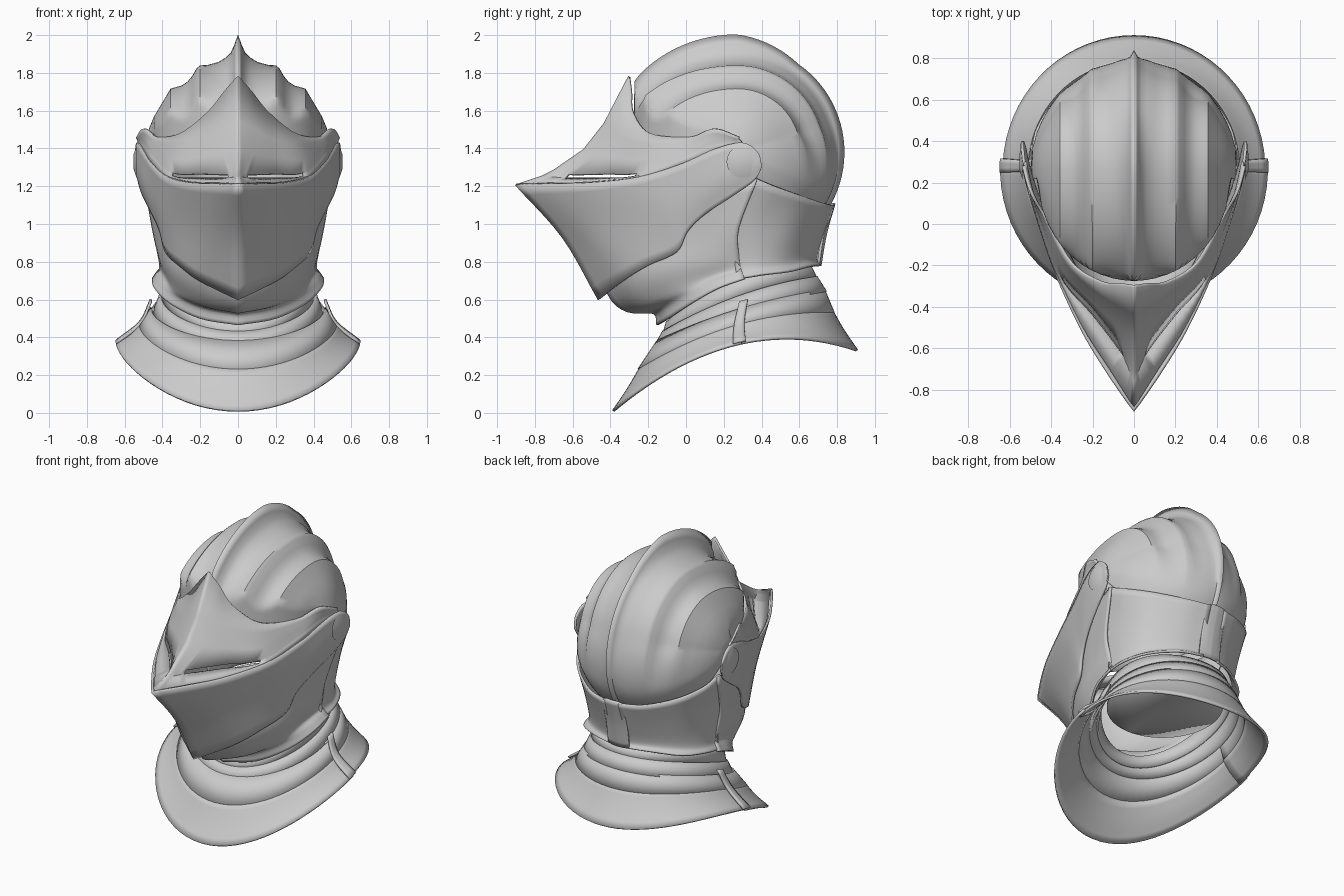
import bpy
import bmesh
from math import sin, cos, pi, radians, sqrt
from mathutils import Vector, Matrix

old = bpy.data.objects.get("Cube")
if old:
    bpy.data.objects.remove(old, do_unlink=True)

steel = bpy.data.materials.new("grey_steel")
steel.use_nodes = True
grey = (0.6, 0.6, 0.6, 1)
steel.diffuse_color = grey
steel.node_tree.nodes["Principled BSDF"].inputs["Base Color"].default_value = grey


def finish(bm, name, thickness, angle=35):
    """Turn half a surface into a mirrored, thickened, smooth shaded object."""
    bmesh.ops.recalc_face_normals(bm, faces=bm.faces)
    mesh = bpy.data.meshes.new(name)
    bm.to_mesh(mesh)
    bm.free()
    obj = bpy.data.objects.new(name, mesh)
    bpy.context.collection.objects.link(obj)
    mesh.materials.append(steel)
    mirror = obj.modifiers.new("mirror", 'MIRROR')
    mirror.use_clip = True
    if thickness:
        shell = obj.modifiers.new("shell", 'SOLIDIFY')
        shell.thickness = thickness
        shell.offset = 0
    bpy.ops.object.select_all(action='DESELECT')
    obj.select_set(True)
    bpy.context.view_layer.objects.active = obj
    bpy.ops.object.shade_smooth_by_angle(angle=radians(angle))


def spline(points, steps):
    """Sample a smooth curve that passes through all the points."""
    pts = [Vector(p) for p in points]
    if steps == 1:
        return pts
    pts = [2 * pts[0] - pts[1]] + pts + [2 * pts[-1] - pts[-2]]
    result = []
    for a, b, c, d in zip(pts, pts[1:], pts[2:], pts[3:]):
        for k in range(steps):
            t = k / steps
            result.append(b + (c - a) * t / 2
                          + (2 * a - 5 * b + 4 * c - d) * t * t / 2
                          + (3 * b - a - 3 * c + d) * t ** 3 / 2)
    return result + [pts[-2]]


def grid_faces(bm, rows, is_hole=None):
    verts = [[bm.verts.new(p) for p in row] for row in rows]
    for j in range(len(rows) - 1):
        for i in range(len(rows[0]) - 1):
            if is_hole and is_hole(i, j):
                continue
            bm.faces.new((verts[j][i], verts[j][i + 1],
                          verts[j + 1][i + 1], verts[j + 1][i]))
    bmesh.ops.remove_doubles(bm, verts=bm.verts, dist=0.0005)


def plate(name, rails, along=5, across=5, thickness=0.014, is_hole=None):
    """Loft a plate through rails that run from the middle to the side."""
    sampled = [spline(rail, along) for rail in rails]
    columns = [spline(column, across) for column in zip(*sampled)]
    bm = bmesh.new()
    grid_faces(bm, list(zip(*columns)), is_hole)
    finish(bm, name, thickness)


def ring(front, back, side_z, width, start=0, end=180):
    """Half of a tilted oval; front and back are (y, z)."""
    rail = []
    count = max(3, int((end - start) / 5))
    for k in range(count + 1):
        t = radians(start + (end - start) * k / count)
        c = -cos(t)
        y = (front[0] + back[0]) / 2 + c * (back[0] - front[0]) / 2
        z = side_z + c * (back[1] - front[1]) / 2
        z += c * c * ((front[1] + back[1]) / 2 - side_z)
        rail.append((width * sin(t), y, z))
    return rail


# Ridged skull: a fluted cross-section swept fore and aft about a side axis.
# The front edge keeps to a round brow line and the flutes fade out at the nape.
flutes = [(0, .62), (.015, .57), (.035, .525), (.06, .5), (.1, .475), (.16, .458),
          (.2, .456), (.215, .443), (.24, .4), (.265, .37), (.295, .35), (.325, .342),
          (.355, .333), (.38, .29), (.41, .24), (.44, .19), (.465, .13), (.485, .06), (.495, 0)]
axis_y, axis_z = .27, 1.38
sweep = []
for k in range(60):
    t = radians(183 - k * 4)
    row = []
    for x, radius in flutes:
        if x < .05 and t < pi / 2:
            radius -= .055 * min(1, (pi / 2 - t) / .6) * (1 - x / .05)
        round_radius = .54 * sqrt(1 - (x / .495) ** 2)
        fade = min(1, max(0, (.3 - t) / .7))
        radius += fade * max(0, round_radius - radius)
        y = radius * cos(t)
        if y < 0:
            y *= 1.1 + .3 * min(1, x / .2)
        brow_y = .22 - .49 * sqrt(max(0, 1 - (x / .46) ** 2))
        row.append((x, max(axis_y + y, brow_y), axis_z + radius * sin(t)))
    sweep.append(row)
bm = bmesh.new()
grid_faces(bm, sweep)
finish(bm, "ridged_skull", .008, 40)

# Lower visor: pointed prow running back to rounded arms at the pivots
plate("lower_visor", [
    [(0, -.9, 1.21), (.13, -.71, 1.215), (.25, -.51, 1.22), (.37, -.25, 1.25),
     (.45, -.02, 1.32), (.505, .16, 1.4), (.53, .3, 1.43), (.538, .38, 1.38), (.535, .4, 1.3)],
    [(0, -.65, .93), (.16, -.5, .96), (.28, -.33, 1), (.39, -.13, 1.06),
     (.45, .02, 1.14), (.5, .15, 1.22), (.535, .29, 1.29), (.54, .37, 1.31), (.535, .4, 1.3)],
    [(0, -.46, .6), (.2, -.33, .7), (.31, -.2, .78), (.38, -.05, .85),
     (.41, .01, .96), (.45, .1, 1.05), (.5, .25, 1.15), (.525, .36, 1.23), (.535, .4, 1.3)],
])

# Upper visor: peaked brow with one sight slit on each side
plate("upper_visor", [
    [(0, -.88, 1.21), (.11, -.71, 1.215), (.25, -.49, 1.22), (.38, -.22, 1.255),
     (.45, -.02, 1.32), (.5, .15, 1.38), (.525, .3, 1.41)],
    [(0, -.76, 1.25), (.05, -.64, 1.24), (.2, -.44, 1.24), (.345, -.27, 1.25),
     (.44, -.02, 1.34), (.49, .15, 1.41), (.525, .3, 1.42)],
    [(0, -.7, 1.28), (.05, -.62, 1.262), (.2, -.42, 1.264), (.345, -.255, 1.27),
     (.44, 0, 1.36), (.49, .15, 1.43), (.525, .3, 1.43)],
    [(0, -.54, 1.39), (.08, -.48, 1.37), (.2, -.37, 1.35), (.34, -.22, 1.34),
     (.44, .01, 1.4), (.49, .15, 1.45), (.525, .29, 1.44)],
    [(0, -.43, 1.53), (.07, -.39, 1.51), (.17, -.33, 1.45), (.32, -.19, 1.42),
     (.43, .03, 1.44), (.495, .16, 1.48), (.53, .28, 1.45)],
    [(0, -.3, 1.78), (.07, -.29, 1.7), (.16, -.28, 1.59), (.3, -.19, 1.48),
     (.42, .02, 1.46), (.495, .15, 1.505), (.535, .28, 1.46)],
], along=6, across=1, is_hole=lambda i, j: j == 1 and 6 <= i < 18)

# Chin guard: cheeks and chin, pinched at the throat and flared into a rim
plate("chin_guard", [
    [(0, -.58, 1.12), (.25, -.36, 1.15), (.41, 0, 1.2), (.47, .25, 1.22), (.495, .38, 1.24)],
    [(0, -.5, .9), (.2, -.35, .9), (.36, -.05, .92), (.42, .15, .95), (.45, .28, .98)],
    [(0, -.41, .63), (.2, -.3, .69), (.34, -.1, .76), (.4, .12, .8), (.42, .28, .84)],
    [(0, -.31, .54), (.18, -.22, .58), (.32, -.05, .65), (.38, .13, .72), (.41, .29, .77)],
    [(0, -.17, .53), (.18, -.12, .56), (.33, 0, .62), (.41, .15, .69), (.43, .3, .74)],
    [(0, -.15, .465), (.2, -.09, .5), (.36, .03, .58), (.44, .17, .66), (.45, .31, .71)],
], across=4)

# Nape plates: one on each side of a narrow strip down the back
plate("nape_plates", [
    [(.05, .78, 1.1), (.2, .73, 1.11), (.36, .61, 1.15), (.46, .47, 1.2), (.49, .35, 1.25)],
    [(.05, .73, .95), (.2, .67, .95), (.35, .55, .97), (.42, .4, 1), (.44, .26, 1.02)],
    [(.05, .69, .82), (.19, .64, .82), (.33, .53, .8), (.4, .4, .79), (.41, .26, .78)],
    [(.05, .71, .78), (.2, .66, .775), (.36, .55, .75), (.43, .4, .73), (.44, .28, .71)],
])
plate("back_strip", [
    [(0, .785, 1.11), (.04, .78, 1.11), (.075, .77, 1.1)],
    [(0, .74, .95), (.04, .735, .95), (.075, .725, .95)],
    [(0, .71, .78), (.04, .705, .78), (.075, .7, .785)],
])

# Visor pivots: low domed bosses
bm = bmesh.new()
bmesh.ops.create_cone(bm, cap_ends=True, segments=32, radius1=.085, radius2=.04, depth=.014,
                      matrix=Matrix.Translation((.545, .3, 1.33)) @ Matrix.Rotation(pi / 2, 4, 'Y'))
finish(bm, "visor_pivots", 0)

# Neck lames: tilted overlapping rings, with a level panel inside the throat
plate("upper_neck_lame", [ring((-.1, .48), (.66, .77), .71, .385),
                          ring((-.12, .41), (.69, .71), .61, .4)], along=1, across=2)
plate("middle_neck_lame", [ring((-.12, .43), (.69, .72), .62, .41),
                           ring((-.16, .36), (.74, .64), .53, .445)], along=1, across=2)
throat = ring((-.06, .62), (.64, .65), .635, .35)
plate("throat_panel", [throat, [(0, y, z) for x, y, z in throat]], along=1, across=1)

# Collar: front half overlaps the back half at the shoulders
for side, start, end, grow in (("front", 0, 93, .012), ("back", 88, 180, 0)):
    def arc(front, back, side_z, width):
        return ring(front, back, side_z, width + grow, start, end)
    plate(side + "_lower_lame", [arc((-.15, .38), (.73, .65), .55, .445),
                                 arc((-.25, .23), (.78, .53), .46, .505)], along=1, across=2)
    plate(side + "_collar_flange", [arc((-.24, .24), (.77, .545), .47, .495),
                                    arc((-.31, .12), (.83, .44), .41, .555),
                                    arc((-.385, .01), (.905, .33), .36, .63)], along=1, across=3)

# Shoulder straps covering the collar joints
plate("shoulder_straps", [ring((-.15, .4), (.73, .66), .59, .462, 89, 95),
                          ring((-.24, .25), (.77, .55), .47, .52, 89, 95),
                          ring((-.38, .03), (.9, .35), .37, .645, 89, 95)],
      along=1, across=4)
